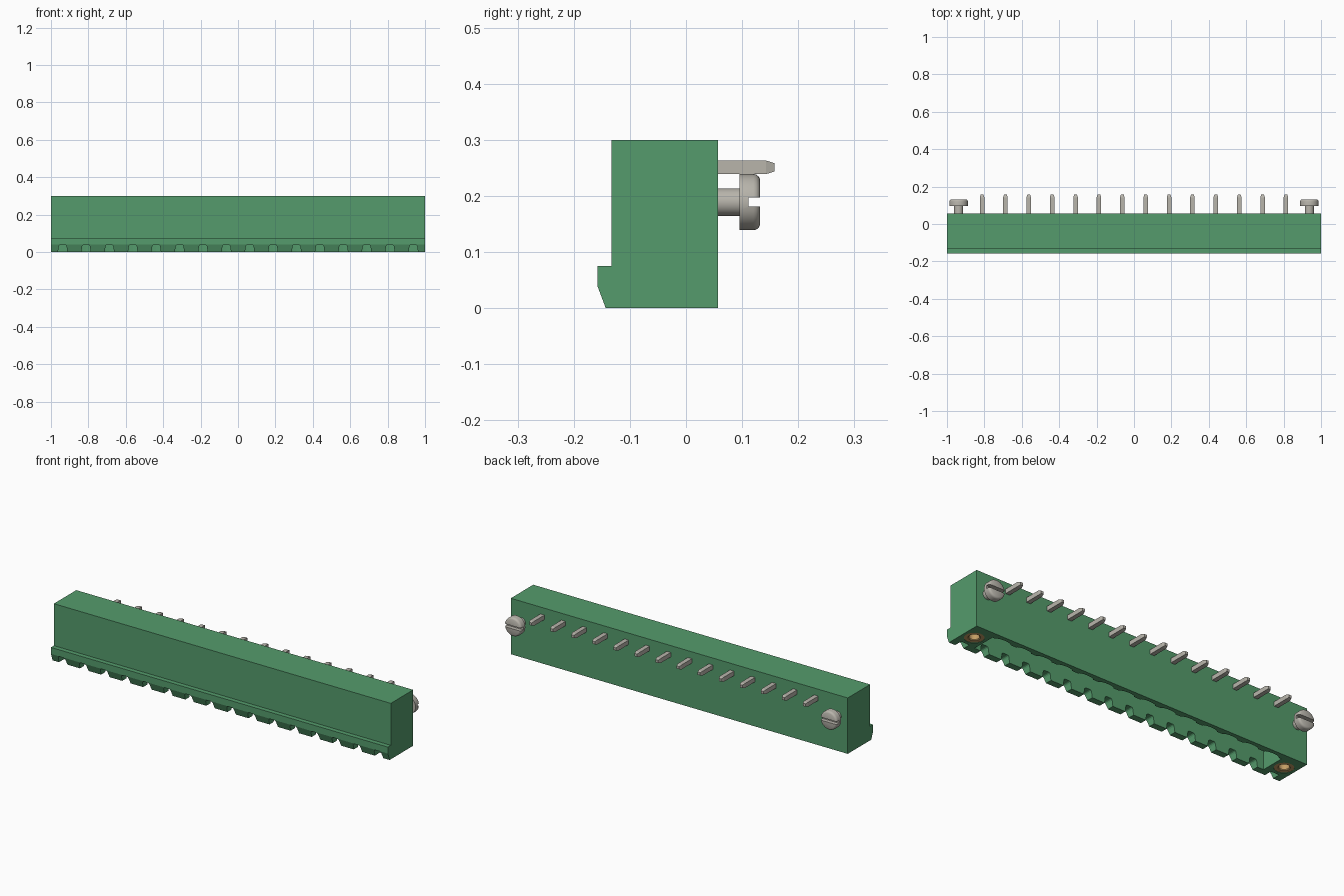
import bpy, bmesh, math
from mathutils import Matrix

if "Cube" in bpy.data.objects:
    bpy.data.objects.remove(bpy.data.objects["Cube"], do_unlink=True)

PITCH = 0.125
PIN_X = [(i - 6.5) * PITCH for i in range(14)]
END_X = 7.5 * PITCH
MID_Y = -0.035


def material(name, rgb, metallic=0.0):
    m = bpy.data.materials.new(name)
    m.use_nodes = True
    m.diffuse_color = (*rgb, 1)
    m.node_tree.nodes["Principled BSDF"].inputs["Base Color"].default_value = (*rgb, 1)
    return m


green = material("housing green", (0.09, 0.33, 0.15))
steel = material("tinned metal", (0.48, 0.46, 0.41))
brass = material("brass", (0.55, 0.34, 0.13))


def make_object(name, bm, mat=None, smooth=False):
    bmesh.ops.recalc_face_normals(bm, faces=bm.faces)
    me = bpy.data.meshes.new(name)
    bm.to_mesh(me)
    bm.free()
    ob = bpy.data.objects.new(name, me)
    bpy.context.collection.objects.link(ob)
    if mat:
        me.materials.append(mat)
    if smooth:
        bpy.ops.object.select_all(action='DESELECT')
        ob.select_set(True)
        bpy.context.view_layer.objects.active = ob
        bpy.ops.object.shade_smooth_by_angle(angle=math.radians(35))
    return ob


def prism(bm, points, offset):
    """Extrude a closed 3D outline along offset."""
    face = bm.faces.new([bm.verts.new(p) for p in points])
    ext = bmesh.ops.extrude_face_region(bm, geom=[face])
    verts = [v for v in ext["geom"] if isinstance(v, bmesh.types.BMVert)]
    bmesh.ops.translate(bm, verts=verts, vec=offset)


def lathe(bm, profile, steps=40):
    """Revolve a (radius, height) profile around z."""
    verts = [bm.verts.new((r, 0, z)) for r, z in profile]
    edges = [bm.edges.new(pair) for pair in zip(verts, verts[1:])]
    bmesh.ops.spin(bm, geom=verts + edges, cent=(0, 0, 0), axis=(0, 0, 1),
                   angle=math.tau, steps=steps, use_duplicate=False)
    bmesh.ops.remove_doubles(bm, verts=bm.verts, dist=1e-5)


def cut(target, bm):
    """Subtract a cutter from the target and remove the cutter."""
    cutter = make_object("cutter", bm)
    cutter.hide_render = True
    mod = target.modifiers.new("cut", 'BOOLEAN')
    mod.operation = 'DIFFERENCE'
    mod.solver = 'EXACT'
    mod.object = cutter
    bpy.context.view_layer.objects.active = target
    bpy.ops.object.modifier_apply(modifier=mod.name)
    bpy.data.objects.remove(cutter, do_unlink=True)


# Housing with a chamfered lip along the lower front
bm = bmesh.new()
side = [(-0.133, 0.3), (0.057, 0.3), (0.057, 0), (-0.143, 0),
        (-0.158, 0.04), (-0.158, 0.075), (-0.133, 0.075)]
prism(bm, [(-1, y, z) for y, z in side], (2, 0, 0))
housing = make_object("housing", bm, green)

# Socket cavity, scalloped along the rear wall
bm = bmesh.new()
outline = [(-0.875, -0.108), (0.875, -0.108), (0.875, 0.022)]
for x in reversed(PIN_X):
    for k in range(9):
        a = math.pi * k / 8
        outline.append((x + 0.045 * math.cos(a), 0.022 + 0.014 * math.sin(a)))
outline.append((-0.875, 0.022))
prism(bm, [(x, y, -0.05) for x, y in outline], (0, 0, 0.26))
cut(housing, bm)

# Row of round-cornered notches through the lip
bm = bmesh.new()
half = [(0.027, -0.02), (0.025, 0.002), (0.021, 0.03), (0.018, 0.036), (0.013, 0.039)]
notch = half + [(-x, z) for x, z in reversed(half)]
for cx in [-END_X] + PIN_X + [END_X]:
    prism(bm, [(cx + x, -0.2, z) for x, z in notch], (0, 0.1, 0))
cut(housing, bm)

# Seats for the threaded inserts
bm = bmesh.new()
for cx in (-END_X, END_X):
    bmesh.ops.create_cone(bm, cap_ends=True, segments=40, radius1=0.048, radius2=0.048,
                          depth=0.2, matrix=Matrix.Translation((cx, MID_Y, 0.05)))
cut(housing, bm)

for label, cx in (("right", -END_X), ("left", END_X)):
    # Threaded insert, open at the bottom
    bm = bmesh.new()
    lathe(bm, [(0, 0.13), (0.025, 0.13), (0.025, 0.006), (0.029, 0.002),
               (0.048, 0.002), (0.048, 0.15), (0, 0.15)])
    bmesh.ops.translate(bm, verts=bm.verts, vec=(cx, MID_Y, 0))
    make_object(label + "_threaded_insert", bm, brass, smooth=True)

    # Slotted screw pointing out of the back
    bm = bmesh.new()
    lathe(bm, [(0, 0.04), (0.0245, 0.04), (0.0245, 0.095), (0.05, 0.095), (0.05, 0.12),
               (0.049, 0.125), (0.046, 0.129), (0.041, 0.132), (0, 0.132)])
    bmesh.ops.transform(bm, verts=bm.verts, matrix=Matrix.Translation((cx, 0, 0.189))
                        @ Matrix.Rotation(-math.pi / 2, 4, 'X'))
    screw = make_object(label + "_screw", bm, steel)
    bm = bmesh.new()
    prism(bm, [(cx - 0.1, y, z) for y, z in
               ((0.111, 0.181), (0.2, 0.181), (0.2, 0.197), (0.111, 0.197))], (0.2, 0, 0))
    cut(screw, bm)
    bpy.ops.object.select_all(action='DESELECT')
    screw.select_set(True)
    bpy.ops.object.shade_smooth_by_angle(angle=math.radians(35))


def square_pin(bm, w, length, tip, matrix):
    """Square pin along +z with a tapered tip."""
    prev = None
    for r, z in ((w, 0), (w, length - tip), (w * 0.6, length)):
        ring = [bm.verts.new(matrix @ Matrix.Translation((sx * r, sy * r, z)).translation)
                for sx, sy in ((-1, -1), (1, -1), (1, 1), (-1, 1))]
        if prev:
            for i in range(4):
                j = (i + 1) % 4
                bm.faces.new((prev[i], prev[j], ring[j], ring[i]))
        else:
            bm.faces.new(ring)
        prev = ring
    bm.faces.new(prev)


# Solder pins at the back and contact pins down inside the socket
solder, contact = bmesh.new(), bmesh.new()
for x in PIN_X:
    square_pin(solder, 0.012, 0.118, 0.015,
               Matrix.Translation((x, 0.04, 0.251)) @ Matrix.Rotation(-math.pi / 2, 4, 'X'))
    square_pin(contact, 0.012, 0.16, 0.015,
               Matrix.Translation((x, MID_Y, 0.22)) @ Matrix.Rotation(math.pi, 4, 'X'))
make_object("solder_pins", solder, steel)
make_object("contact_pins", contact, steel)
